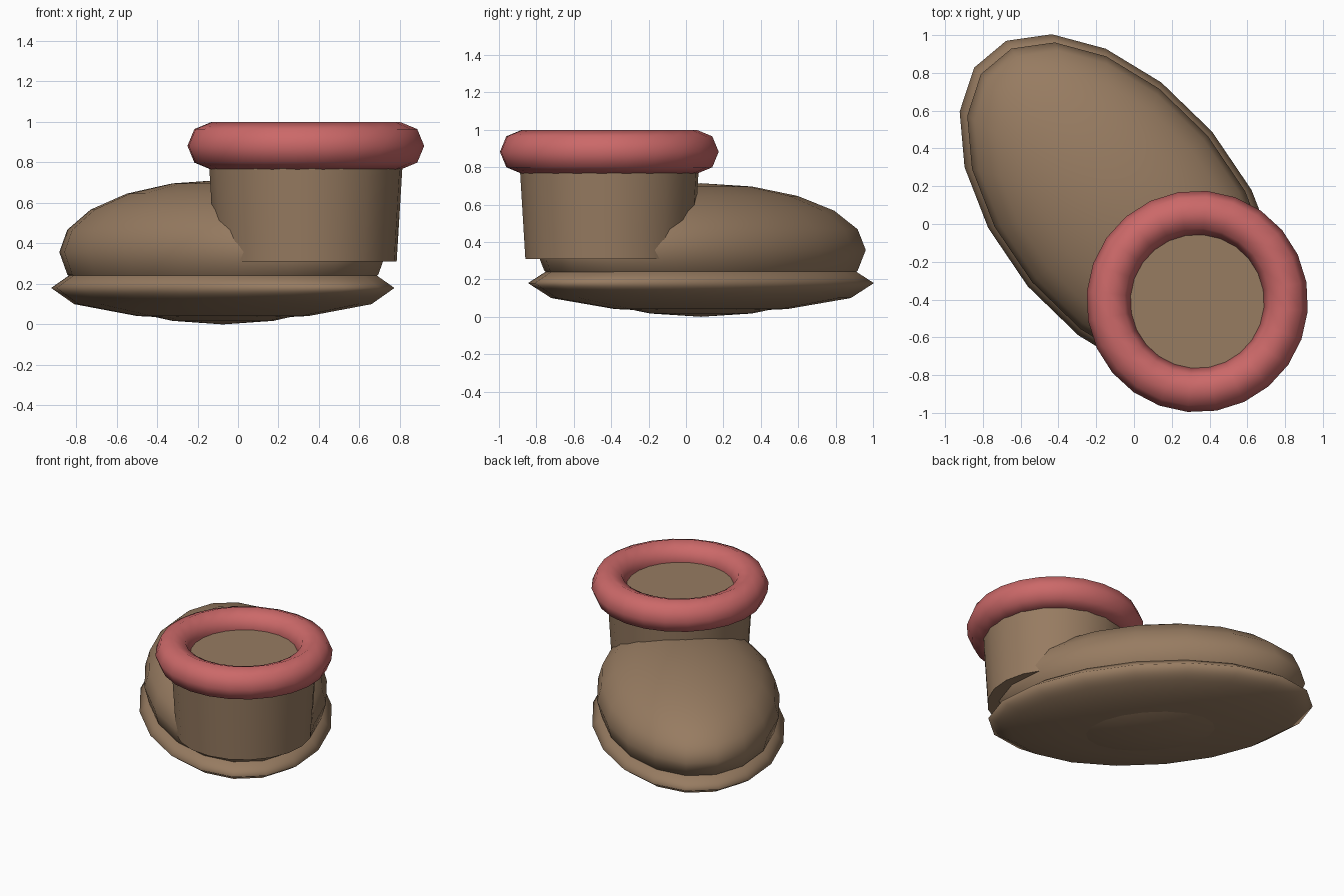
import bpy
import math

cube = bpy.data.objects.get("Cube")
if cube:
    bpy.data.objects.remove(cube, do_unlink=True)


def make_material(name, rgb):
    mat = bpy.data.materials.new(name)
    mat.use_nodes = True
    colour = (*rgb, 1.0)
    mat.diffuse_color = colour
    mat.node_tree.nodes["Principled BSDF"].inputs["Base Color"].default_value = colour
    return mat


brown = make_material("brown leather", (0.31, 0.20, 0.12))
red = make_material("red trim", (0.60, 0.14, 0.14))

YAW = math.radians(130)      # direction of the toe
FOOT = (-0.075, 0.08)        # centre of the foot
ANKLE = (0.335, -0.41)       # centre of the shaft and cuff


def finish(name, mat, sharp_angle):
    obj = bpy.context.object
    obj.name = obj.data.name = name
    obj.rotation_euler.z = YAW
    obj.data.materials.append(mat)
    bpy.ops.object.shade_smooth_by_angle(angle=math.radians(sharp_angle))
    return obj


def ellipsoid(name, z, scale, rings):
    bpy.ops.mesh.primitive_uv_sphere_add(
        segments=18, ring_count=rings, radius=1, location=(*FOOT, z))
    finish(name, brown, 180).scale = scale


# Flattened sole and rounded foot, both stretched towards the toe
ellipsoid("sole", 0.18, (1.085, 0.637, 0.16), 6)
ellipsoid("foot", 0.357, (1.035, 0.605, 0.357), 10)

# Slightly flared shaft with closed ends
BOTTOM, TOP = 0.31, 0.885
bpy.ops.mesh.primitive_cone_add(
    vertices=20, radius1=0.45, radius2=0.485, depth=TOP - BOTTOM,
    location=(*ANKLE, (BOTTOM + TOP) / 2))
finish("shaft", brown, 40)

# Thick rolled cuff
bpy.ops.mesh.primitive_torus_add(
    major_segments=24, minor_segments=8, major_radius=0.47,
    minor_radius=0.117, location=(*ANKLE, 0.882))
finish("cuff", red, 180)
